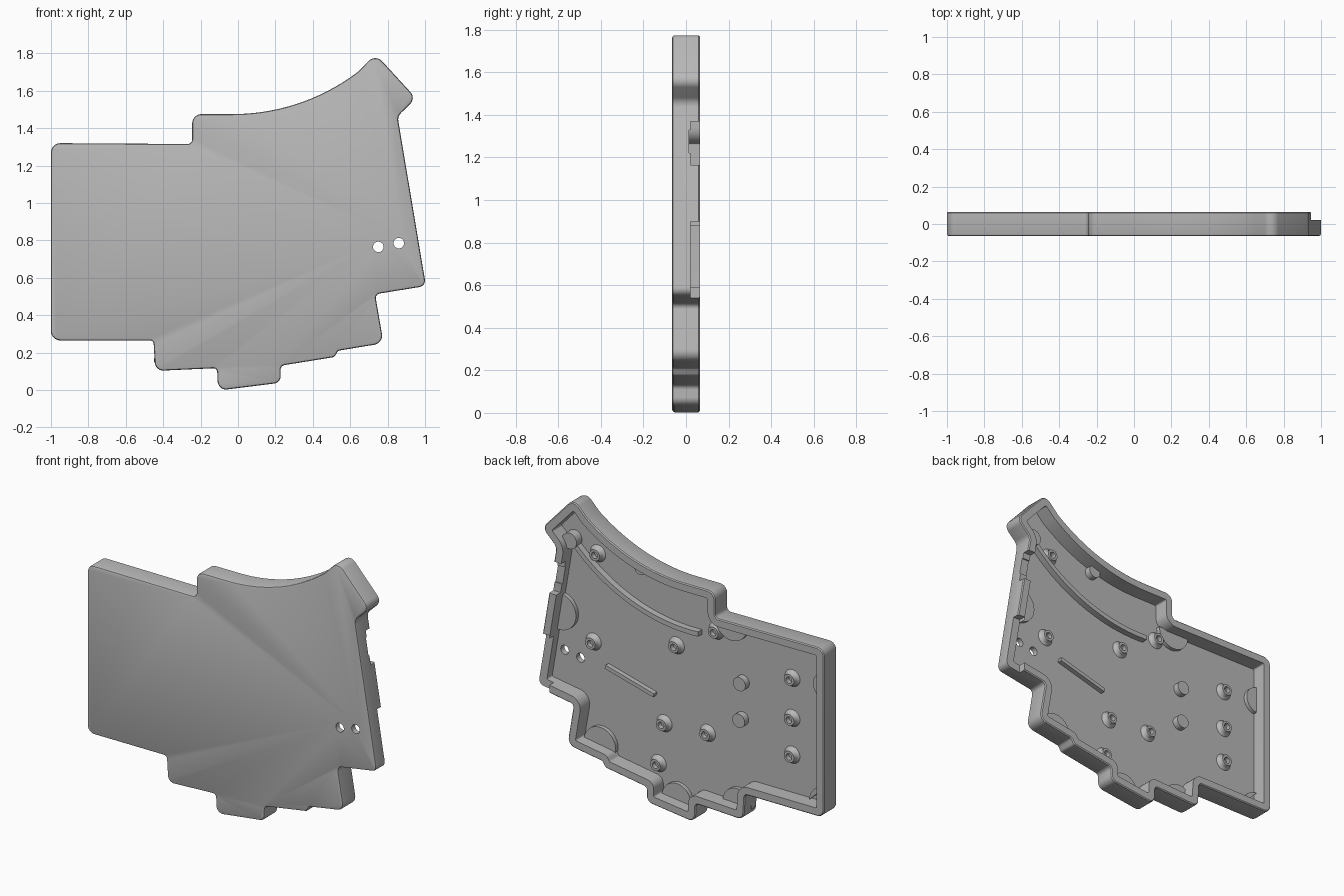
import bpy, bmesh, math
from mathutils import Vector

if "Cube" in bpy.data.objects:
    bpy.data.objects.remove(bpy.data.objects["Cube"], do_unlink=True)

FRONT, FLOOR, RIM, WALL = -0.065, -0.03, 0.065, 0.05

grey = bpy.data.materials.new("plain grey")
grey.use_nodes = True
grey.diffuse_color = (0.48, 0.48, 0.48, 1)
grey.node_tree.nodes["Principled BSDF"].inputs["Base Color"].default_value = (0.48, 0.48, 0.48, 1)


def finish(name, bm):
    bmesh.ops.recalc_face_normals(bm, faces=bm.faces)
    mesh = bpy.data.meshes.new(name)
    bm.to_mesh(mesh)
    bm.free()
    mesh.materials.append(grey)
    obj = bpy.data.objects.new(name, mesh)
    bpy.context.collection.objects.link(obj)
    return obj


def skin(name, loops):
    """Bridge equal-length point loops and cap both ends."""
    bm = bmesh.new()
    rings = [[bm.verts.new(p) for p in loop] for loop in loops]
    n = len(rings[0])
    for a, b in zip(rings, rings[1:]):
        for i in range(n):
            j = (i + 1) % n
            bm.faces.new((a[i], a[j], b[j], b[i]))
    bm.faces.new(rings[0])
    bm.faces.new(rings[-1])
    return finish(name, bm)


def smooth(obj):
    bpy.ops.object.select_all(action='DESELECT')
    obj.select_set(True)
    bpy.context.view_layer.objects.active = obj
    bpy.ops.object.shade_smooth_by_angle(angle=math.radians(35))


# Outline corners, clockwise: x, z, corner radius
def arc(cz, radius, x0, x1, steps):
    xs = [x0 + (x1 - x0) * i / steps for i in range(steps + 1)]
    return [(x, cz - math.sqrt(radius ** 2 - (x + 0.03) ** 2)) for x in xs]


corners = [(-1, 1.32, .05), (-.245, 1.315, .025), (-.245, 1.475, .05)]
corners += [(x, z, 0) for x, z in arc(2.585, 1.11, -.03, .64, 16)]
corners += [(.735, 1.797, .05), (.952, 1.56, .045), (.853, 1.463, .05),
            (1.005, .556, .035), (.733, .512, .025), (.778, .25, .05),
            (.535, .21, .02), (.515, .176, .02), (.228, .13, .025),
            (.228, .039, .04), (-.107, -.003, .045), (-.112, .117, .02),
            (-.442, .102, .045), (-.452, .265, .02), (-1, .265, .05)]


def outline(inset, y):
    """Rounded outline moved inwards by inset, at depth y."""
    pts = [Vector((x, z)) for x, z, r in corners]
    n = len(pts)
    dirs = [(pts[(i + 1) % n] - pts[i]).normalized() for i in range(n)]
    norms = [Vector((d.y, -d.x)) for d in dirs]
    moved = []
    for i in range(n):
        a, b = norms[i - 1], norms[i]
        moved.append(pts[i] + (a + b) * inset / (1 + a.dot(b)))
    loop = []
    for i in range(n):
        p, r = moved[i], corners[i][2]
        if r == 0:
            loop.append((p.x, y, p.y))
            continue
        u, v = moved[i - 1] - p, moved[(i + 1) % n] - p
        room = 0.48 * min(u.length, v.length)
        half = u.angle(v) / 2
        convex = dirs[i - 1].x * dirs[i].y - dirs[i - 1].y * dirs[i].x < 0
        r = max(.01, r - inset) if convex else r + inset
        t = min(r / math.tan(half), room)
        r = t * math.tan(half)
        u.normalize()
        v.normalize()
        c = p + (u + v).normalized() * r / math.sin(half)
        start, end = p + u * t - c, p + v * t - c
        sweep = start.angle_signed(end)
        a0 = math.atan2(start.y, start.x)
        for k in range(9):
            a = a0 - sweep * k / 8
            loop.append((c.x + r * math.cos(a), y, c.y + r * math.sin(a)))
    return loop


# Shell: softened front edge, side wall, rim and recessed floor
shell = skin("case_shell", [outline(d, y) for d, y in (
    (.012, FRONT), (.0035, FRONT + .0035), (0, FRONT + .012),
    (0, RIM - .006), (.006, RIM), (WALL, RIM), (WALL, FLOOR))])


def disc_loop(x, z, r, y, a0=0, a1=360, steps=32):
    full = a1 - a0 == 360
    count = steps if full else steps + 1
    angles = [math.radians(a0 + (a1 - a0) * i / steps) for i in range(count)]
    return [(x + r * math.cos(a), y, z + r * math.sin(a)) for a in angles]


def cylinder(name, x, z, r, y0, y1, a0=0, a1=360):
    return skin(name, [disc_loop(x, z, r, y, a0, a1) for y in (y0, y1)])


def box(name, x0, x1, y0, y1, z0, z1):
    return skin(name, [[(x0, y, z0), (x1, y, z0), (x1, y, z1), (x0, y, z1)] for y in (y0, y1)])


# Holes through the floor and port notches in the side wall
cutters = [cylinder("hole_cutter", x, z, .028, -.2, .2) for x, z in ((.75, .765), (.86, .785))]
cutters += [box("port_cutter", .9, 1.1, .022, .2, .53, .9),
            box("port_cutter", .8, 1.1, .022, .2, 1.165, 1.37),
            box("port_cutter", .8, 1.1, .014, .1, 1.22, 1.33)]
bpy.context.view_layer.objects.active = shell
for cutter in cutters:
    cutter.hide_render = True
    mod = shell.modifiers.new("cut", 'BOOLEAN')
    mod.operation, mod.solver, mod.object = 'DIFFERENCE', 'EXACT', cutter
    bpy.ops.object.modifier_apply(modifier=mod.name)
    bpy.data.objects.remove(cutter, do_unlink=True)
smooth(shell)

# Screw standoffs with a flared foot and a blind bore
standoffs = [(.63, 1.45), (.66, .89), (.085, 1.02), (-.19, 1.185), (-.715, 1.03),
             (-.715, .78), (-.715, .55), (.17, .51), (-.13, .53), (.21, .25)]
profile = ((.054, -.002), (.052, .002), (.043, .007), (.037, .015), (.035, .035),
           (.02, .035), (.02, .006))
for x, z in standoffs:
    smooth(skin("screw_standoff", [disc_loop(x, z, r, FLOOR + h) for r, h in profile]))

# Support pegs and the tall corner post
for x, z, r, top in ((-.375, .915, .043, .01), (-.37, .685, .043, .01),
                     (.31, 1.455, .04, .01), (.79, 1.505, .05, .025)):
    smooth(cylinder("support_peg", x, z, r, FLOOR - .002, top))

# Foot pads against the walls: x, z, radius, start and end angle
for x, z, r, a0, a1 in ((.88, 1.03, .115, 100, 280), (.6, .27, .11, 10, 190),
                        (.07, .07, .1, 7, 187), (-.35, .15, .1, 2, 182),
                        (-.95, .315, .1, 0, 90), (-.96, 1.05, .085, -90, 90),
                        (-.31, 1.275, .11, 180, 360)):
    smooth(cylinder("foot_pad", x, z, r, FLOOR - .002, -.005, a0, a1))

# Curved rib following the upper edge
lower, upper = arc(2.27, 1.135, -.09, .77, 24), arc(2.27, 1.105, -.09, .75, 24)
ring = lower + upper[::-1]
smooth(skin("curved_rib", [[(x, y, z) for x, z in ring] for y in (FLOOR - .002, .01)]))

# Straight slanted rib
a, b = Vector((.56, .77)), Vector((.225, .68))
side = (b - a).normalized().orthogonal() * .012
skin("straight_rib", [[(p.x, y, p.y) for p in (a + side, b + side, b - side, a - side)]
                      for y in (FLOOR - .002, 0)])
